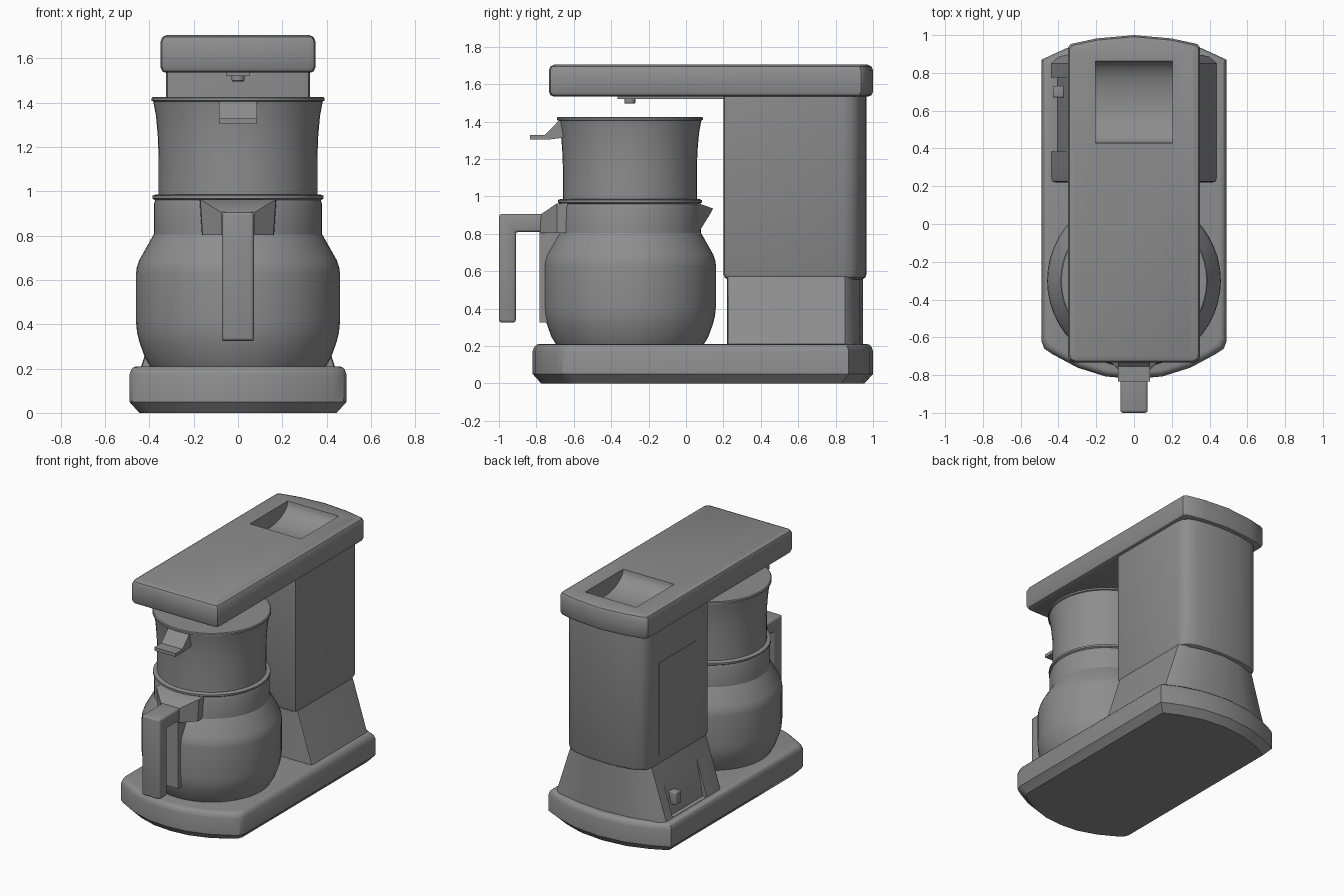
import bpy, bmesh, math
from mathutils import Vector

if "Cube" in bpy.data.objects:
    bpy.data.objects.remove(bpy.data.objects["Cube"])

grey = bpy.data.materials.new("mid_grey")
grey.use_nodes = True
COLOUR = (0.27, 0.27, 0.27, 1)
grey.diffuse_color = COLOUR
for node in grey.node_tree.nodes:
    if node.type == 'BSDF_PRINCIPLED':
        node.inputs["Base Color"].default_value = COLOUR


def loft(name, rings):
    """Skin a list of equal-length closed rings and cap both ends."""
    bm = bmesh.new()
    loops = [[bm.verts.new(p) for p in ring] for ring in rings]
    n = len(loops[0])
    for a, b in zip(loops, loops[1:]):
        for i in range(n):
            j = (i + 1) % n
            bm.faces.new((a[i], a[j], b[j], b[i]))
    bm.faces.new(loops[0][::-1])
    bm.faces.new(loops[-1])
    bmesh.ops.recalc_face_normals(bm, faces=bm.faces[:])
    mesh = bpy.data.meshes.new(name)
    bm.to_mesh(mesh)
    bm.free()
    mesh.materials.append(grey)
    ob = bpy.data.objects.new(name, mesh)
    bpy.context.collection.objects.link(ob)
    return ob


def mirrored(half):
    return half + [(-x, y) for x, y in reversed(half) if x > 0]


def slab(name, half, profile):
    """Mirrored plan outline stacked through (height, inset) pairs."""
    ring = mirrored(half)
    mid = (max(y for _, y in ring) + min(y for _, y in ring)) / 2
    hx = max(x for x, _ in ring)
    hy = max(y for _, y in ring) - mid
    return loft(name, [[(x * (1 - d / hx), mid + (y - mid) * (1 - d / hy), z)
                        for x, y in ring] for z, d in profile])


def lathe(name, profile, cy, segments=48):
    turns = [2 * math.pi * i / segments for i in range(segments)]
    return loft(name, [[(r * math.cos(t), cy + r * math.sin(t), z) for t in turns]
                       for r, z in profile])


def side_prism(name, points, x0, x1):
    """Side profile of (y, z) points extruded along x."""
    return loft(name, [[(x, y, z) for y, z in points] for x in (x0, x1)])


def box(name, x0, x1, y0, y1, z0, z1):
    return side_prism(name, [(y0, z0), (y1, z0), (y1, z1), (y0, z1)], x0, x1)


def finish(ob, bevel=0, cutter=None, angle=35):
    """Bake bevel and cut, then smooth while keeping edges sharp."""
    if bevel:
        mod = ob.modifiers.new("bevel", 'BEVEL')
        mod.width, mod.segments = bevel, 3
    if cutter:
        cutter.hide_render = True
        mod = ob.modifiers.new("cut", 'BOOLEAN')
        mod.object, mod.operation, mod.solver = cutter, 'DIFFERENCE', 'EXACT'
    if ob.modifiers:
        graph = bpy.context.evaluated_depsgraph_get()
        mesh = bpy.data.meshes.new_from_object(ob.evaluated_get(graph))
        ob.modifiers.clear()
        ob.data = mesh
    if cutter:
        bpy.data.objects.remove(cutter)
    ob.data.shade_smooth()
    ob.data.set_sharp_from_angle(angle=math.radians(angle))


# Base with bowed front and back
base_half = [(0, -.82), (.15, -.807), (.3, -.76), (.43, -.69), (.475, -.66),
             (.49, -.62), (.49, .87), (.36, .93), (.2, .98), (0, 1.0)]
finish(slab("base", base_half, [(0, .045), (.05, 0), (.17, 0), (.195, .008),
                                (.207, .02), (.21, .035)]))

# Flared lower body with a recess for the switch on the -x side
foot_half = [(.41, .22), (.435, .225), (.44, .245), (.44, .85), (.4, .885),
             (.2, .93), (0, .945)]
ring = mirrored(foot_half)
foot = loft("lower_body", [[(x * s, y, z) for x, y in ring]
                           for z, s in ((.2, 1), (.57, .73))])
recess = loft("recess_cutter", [[(-.6, y, z), (-.405 + (z - .21) * .2, y, z),
                                 (-.405 + (z - .21) * .2, y + .39, z), (-.6, y + .39, z)]
                                for y, z in ((.385, .212), (.385, .55))])
finish(foot, cutter=recess)
finish(box("switch", -.43, -.37, .67, .73, .28, .37), .008)

# Water column
column_half = [(.295, .2), (.317, .207), (.325, .23), (.325, .84), (.315, .885),
               (.285, .92), (.23, .942), (.12, .96), (0, .966)]
finish(slab("column", column_half, [(.555, .025), (.565, .008), (.585, 0), (1.54, 0)]))
finish(box("side_panel", -.329, -.32, .345, .78, .63, 1.3))

# Top lid with a scooped recess
lid_half = [(.32, -.733), (.342, -.724), (.35, -.7), (.35, .935), (.335, .953),
            (.2, .982), (0, 1.0)]
lid = slab("top_lid", lid_half, [(1.535, .022), (1.541, .008), (1.56, 0), (1.675, 0),
                                 (1.695, .009), (1.705, .03)])
scoop = [(.645 + .217 * math.cos(a), 1.705 - .115 * math.sin(a))
         for a in [math.pi * i / 20 for i in range(21)]]
finish(lid, cutter=side_prism("scoop_cutter", [(.862, 1.75)] + scoop + [(.428, 1.75)],
                              -.205, .203))

# Water outlet under the lid
finish(box("outlet_plate", -.055, .055, -.365, .21, 1.52, 1.54))
finish(lathe("outlet_nozzle", [(.025, 1.495), (.03, 1.5), (.03, 1.53)], -.3, 16))

# Jug
CY = -.3
finish(lathe("jug_body", [(.395, .208), (.42, .25), (.445, .32), (.455, .36), (.46, .41),
                          (.46, .63), (.457, .655), (.445, .69), (.38, .805)], CY))
finish(lathe("jug_collar", [(.38, .8), (.38, .94), (.372, .965)], CY))
finish(lathe("collar_rim", [(.375, .96), (.385, .967), (.385, .98), (.37, .986)], CY))
spout = loft("spout", [[(-.13, 0, .96), (.13, 0, .96), (.1, 0, .81), (-.1, 0, .81)],
                       [(-.13, .055, .967), (.13, .055, .967), (.07, .07, .81),
                        (-.07, .07, .81)],
                       [(-.02, .145, .935), (.02, .145, .935), (.012, .132, .91),
                        (-.012, .132, .91)]])
finish(spout)

# Filter cup resting on the jug
finish(lathe("filter_cup", [(.358, .98), (.358, 1.15), (.362, 1.25), (.37, 1.34),
                            (.382, 1.405), (.39, 1.408), (.39, 1.42), (.384, 1.425)], CY))
finish(side_prism("cup_tab", [(-.835, 1.303), (-.74, 1.303), (-.64, 1.315), (-.64, 1.405),
                              (-.68, 1.405), (-.755, 1.327), (-.835, 1.327)],
                  -.085, .085))

# Handle with its mount and the strip along the jug
mount = loft("handle_mount", [[(-.175, -.6, .965), (.175, -.6, .965),
                               (.165, -.6, .803), (-.165, -.6, .803)],
                              [(-.17, -.69, .962), (.17, -.69, .962),
                               (.16, -.69, .803), (-.16, -.69, .803)],
                              [(-.075, -.775, .905), (.075, -.775, .905),
                               (.075, -.78, .803), (-.075, -.78, .803)]])
finish(mount)
finish(side_prism("handle", [(-.7, .905), (-1.0, .905), (-1.0, .325), (-.91, .325),
                             (-.91, .81), (-.7, .81)], -.072, .072), .015)
finish(box("handle_strip", -.07, .07, -.783, -.66, .325, .82))
